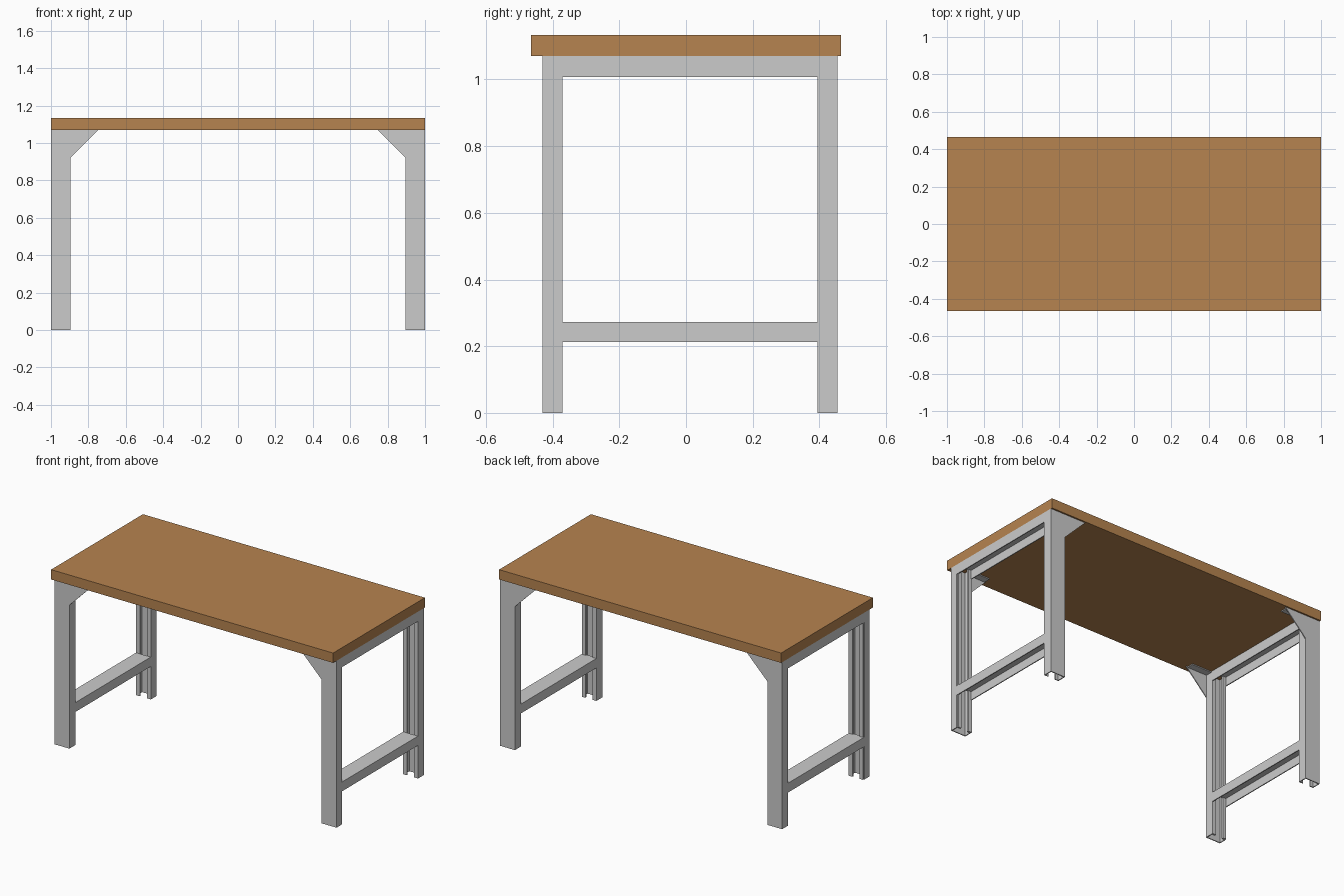
import bpy, bmesh
from mathutils import Vector

if "Cube" in bpy.data.objects:
    bpy.data.objects.remove(bpy.data.objects["Cube"])

T = 0.006  # sheet metal thickness


def prism(name, pts, lo, hi, axis, mirror=True):
    """Extrude a closed 2D profile along an axis, optionally mirrored in x."""
    def place(a, b, c):
        return {'x': (c, a, b), 'y': (a, c, b), 'z': (a, b, c)}[axis]
    bm = bmesh.new()
    face = bm.faces.new([bm.verts.new(place(a, b, lo)) for a, b in pts])
    ext = bmesh.ops.extrude_face_region(bm, geom=[face])
    verts = [g for g in ext['geom'] if isinstance(g, bmesh.types.BMVert)]
    bmesh.ops.translate(bm, verts=verts, vec=Vector(place(0, 0, hi - lo)))
    bmesh.ops.recalc_face_normals(bm, faces=bm.faces)
    me = bpy.data.meshes.new(name)
    bm.to_mesh(me)
    bm.free()
    ob = bpy.data.objects.new(name, me)
    bpy.context.collection.objects.link(ob)
    if mirror:
        ob.modifiers.new("mirror", 'MIRROR').use_mirror_merge = False
    return ob


def rect(a0, a1, b0, b1):
    return [(a0, b0), (a1, b0), (a1, b1), (a0, b1)]


# wooden top
top = prism("table_top", rect(-1, 1, -0.465, 0.465), 1.07, 1.133, 'z', False)
wood = bpy.data.materials.new("wood")
wood.diffuse_color = (0.47, 0.23, 0.08, 1)
wood.use_nodes = True
wood.node_tree.nodes["Principled BSDF"].inputs["Base Color"].default_value = wood.diffuse_color
top.data.materials.append(wood)

X0, X1, Z1 = 0.895, 1.0, 1.07
G0, G1 = 0.922, 0.973  # slot between the leg lips

for side, web, lip, s in (("front", -0.43, -0.37, 1), ("back", 0.455, 0.395, -1)):
    # lipped channel leg, open towards the middle of the table
    step = 0.01 if side == "front" else 0
    outer = [(X1, lip - step), (X1 - 0.004, lip - step), (X1 - 0.004, lip)] if step else [(X1, lip)]
    inner_lip = lip - s * (step + 0.002 if step else T)
    leg = [(X0, web), (X1, web)] + outer + [
        (G1, lip), (G1, inner_lip), (X1 - T, inner_lip), (X1 - T, web + s * T),
        (X0 + T, web + s * T), (X0 + T, inner_lip), (G0, inner_lip), (G0, lip), (X0, lip)]
    prism(side + "_legs", leg, 0, Z1, 'z')

    # triangular corner gusset and its flange under the top
    y0, y1 = sorted((web, web + s * T))
    prism(side + "_gussets", [(X0, 0.92), (X0, Z1), (0.745, Z1)], y0, y1, 'y')
    y0, y1 = sorted((web + s * T, web + s * 0.05))
    prism(side + "_gusset_flanges", rect(0.755, X0, Z1 - T, Z1), y0, y1, 'y')

# side rails: channels open at the bottom
for name, z0, z1 in (("lower_rails", 0.212, 0.272), ("upper_rails", 1.008, Z1)):
    u = [(X0, z0), (X0 + T, z0), (X0 + T, z1 - T), (X1 - T, z1 - T),
         (X1 - T, z0), (X1, z0), (X1, z1), (X0, z1)]
    prism(name, u, -0.38, 0.395, 'y')
